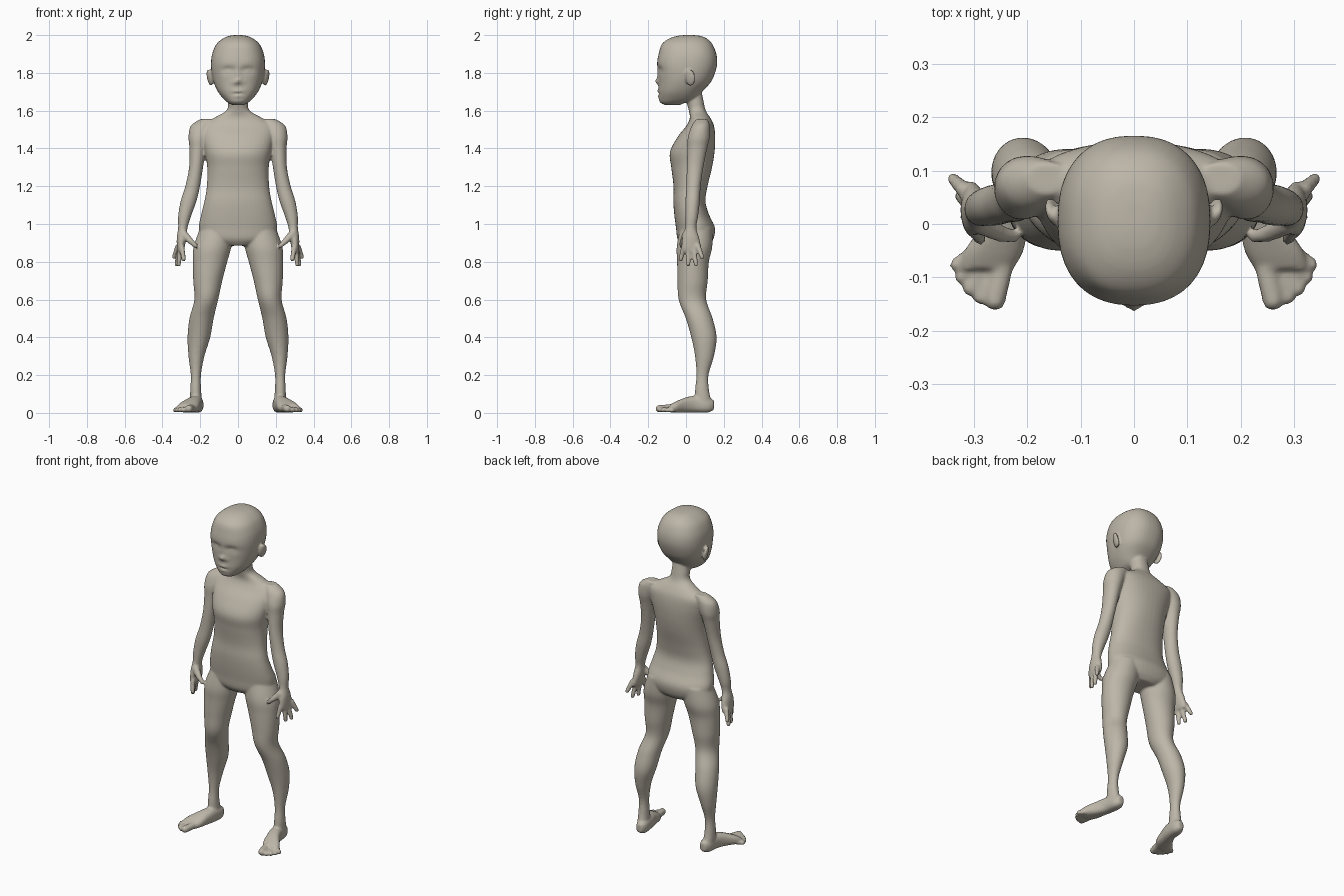
import bpy
import bmesh
import math
from mathutils import Vector, Matrix

if "Cube" in bpy.data.objects:
    bpy.data.objects.remove(bpy.data.objects["Cube"], do_unlink=True)

SEGMENTS = 40
STEPS = 5

clay = bpy.data.materials.new("warm grey clay")
clay.use_nodes = True
colour = (.51, .47, .395, 1)
clay.diffuse_color = colour
clay.node_tree.nodes["Principled BSDF"].inputs["Base Color"].default_value = colour


def smooth_path(sections):
    """Interpolate cross-sections with a Catmull-Rom spline."""
    keys = [Vector(s) for s in sections]
    keys = [keys[0]] + keys + [keys[-1]]
    path = []
    for a, b, c, d in zip(keys, keys[1:], keys[2:], keys[3:]):
        for step in range(STEPS):
            t = step / STEPS
            path.append((b * 2 + (c - a) * t + (a * 2 - b * 5 + c * 4 - d) * t ** 2
                         + (b * 3 - a - c * 3 + d) * t ** 3) / 2)
    return path + [keys[-1]]


def loft(bm, sections, side=1, along="z", power=2.0):
    """Closed tube through sections of centre x, y, z and two radii."""
    rings = []
    for x, y, z, wide, deep in smooth_path(sections):
        ring = []
        for i in range(SEGMENTS):
            angle = math.tau * i / SEGMENTS
            c, s = math.cos(angle), math.sin(angle)
            u = math.copysign(abs(c) ** (2 / power), c) * wide
            v = math.copysign(abs(s) ** (2 / power), s) * deep
            offset = (u, v, 0) if along == "z" else (u, 0, v)
            point = Vector((x, y, z)) + Vector(offset)
            point.x *= side
            ring.append(bm.verts.new(point))
        rings.append(ring)
    for low, high in zip(rings, rings[1:]):
        for i in range(SEGMENTS):
            j = (i + 1) % SEGMENTS
            bm.faces.new((low[i], low[j], high[j], high[i]))
    bm.faces.new(rings[0])
    bm.faces.new(rings[-1])
    return [vert for ring in rings for vert in ring]


def rod(bm, start, end, r_start, r_end, side):
    """Round-ended tapered rod for finger and toe joints."""
    a, b = Vector(start), Vector(end)
    a.x *= side
    b.x *= side
    turn = (b - a).to_track_quat("Z", "Y").to_matrix().to_4x4()
    bmesh.ops.create_cone(bm, cap_ends=True, segments=16, radius1=r_start, radius2=r_end,
                          depth=(b - a).length,
                          matrix=Matrix.Translation((a + b) / 2) @ turn)
    for centre, radius in ((a, r_start), (b, r_end)):
        bmesh.ops.create_icosphere(bm, subdivisions=3, radius=radius,
                                   matrix=Matrix.Translation(centre))


def build_torso(bm):
    loft(bm, [
        (0, .05, .885, .09, .07), (0, .05, .92, .19, .095), (0, .05, .98, .208, .103),
        (0, .03, 1.05, .195, .092), (0, .018, 1.12, .178, .085), (0, .024, 1.2, .165, .09),
        (0, .03, 1.3, .163, .108), (0, .033, 1.38, .175, .118), (0, .055, 1.46, .19, .1),
        (0, .075, 1.52, .19, .073), (0, .075, 1.56, .13, .055), (0, .06, 1.6, .062, .045),
        (0, .047, 1.65, .052, .046), (0, .03, 1.72, .05, .05)], power=2.2)


def build_head(bm):
    verts = loft(bm, [
        (0, -.07, 1.63, .03, .04), (0, -.07, 1.64, .05, .06), (0, -.045, 1.66, .075, .095),
        (0, -.03, 1.7, .106, .115), (0, -.007, 1.75, .129, .138), (0, .003, 1.8, .14, .151),
        (0, .006, 1.85, .143, .159), (0, .008, 1.9, .137, .153), (0, .006, 1.95, .116, .135),
        (0, .01, 1.98, .083, .103), (0, .015, 1.995, .05, .065), (0, .015, 2, .02, .025)],
        power=2.35)
    # Facial relief: x, z, width, height, outward push
    relief = [
        (0, 1.79, .012, .03, .006), (0, 1.755, .016, .014, .019),
        (0, 1.703, .028, .008, .010), (0, 1.677, .022, .008, .009),
        (0, 1.69, .032, .005, -.008), (0, 1.65, .03, .014, .005)]
    for side in (-1, 1):
        relief += [(side * .052, 1.815, .03, .018, -.015),
                   (side * .052, 1.81, .017, .011, .009),
                   (side * .018, 1.75, .01, .01, .009)]
    for vert in verts:
        if vert.co.y < -.05:
            x, _, z = vert.co
            vert.co.y -= sum(push * math.exp(-((x - cx) / w) ** 2 - ((z - cz) / h) ** 2)
                             for cx, cz, w, h, push in relief)


def build_ear(bm, side):
    place = (Matrix.Translation((side * .15, .022, 1.775))
             @ Matrix.Rotation(side * -.35, 4, "Z") @ Matrix.Rotation(side * .2, 4, "Y"))
    bmesh.ops.create_icosphere(bm, subdivisions=3, radius=1,
                               matrix=place @ Matrix.Diagonal((.012, .028, .046, 1)))


def build_arm(bm, side):
    loft(bm, [
        (.16, .085, 1.555, .04, .03), (.19, .078, 1.52, .06, .048),
        (.207, .068, 1.46, .055, .058), (.213, .06, 1.4, .044, .052),
        (.222, .048, 1.3, .037, .044), (.24, .04, 1.2, .039, .038),
        (.262, .035, 1.12, .042, .038), (.283, .03, 1.04, .034, .034),
        (.292, .025, .98, .025, .03), (.298, .025, .93, .026, .044),
        (.303, .028, .88, .021, .052), (.306, .03, .855, .016, .046)], side)
    # Fingers, then the thumb
    fingers = [((.297, -.012, .875), (.288, -.028, .812)),
               ((.305, .012, .865), (.314, .012, .785)),
               ((.31, .04, .865), (.325, .053, .785)),
               ((.318, .064, .88), (.339, .085, .825))]
    for knuckle, tip in fingers:
        rod(bm, knuckle, tip, .015, .0115, side)
    bend = (.25, -.018, .908)
    rod(bm, (.287, .002, .945), bend, .022, .016, side)
    rod(bm, bend, (.225, -.023, .885), .016, .012, side)


def build_leg(bm, side):
    loft(bm, [
        (.11, .055, .98, .09, .085), (.135, .045, .88, .1, .094),
        (.148, .037, .8, .091, .084), (.16, .035, .7, .077, .08),
        (.168, .034, .6, .063, .073), (.193, .07, .5, .064, .071),
        (.207, .095, .4, .06, .067), (.22, .098, .3, .042, .05),
        (.223, .087, .2, .027, .032), (.224, .085, .12, .029, .037),
        (.222, .09, .06, .031, .045), (.22, .095, .02, .028, .045)], side)
    # Foot
    loft(bm, [
        (.215, .148, .042, .018, .026), (.217, .115, .041, .034, .039),
        (.224, .05, .046, .037, .044), (.24, 0, .042, .043, .04),
        (.262, -.05, .032, .055, .03), (.276, -.085, .023, .05, .021)],
        side, along="y", power=2.5)
    # Toes, from big to little
    toes = [((.247, -.085), (.26, -.142), .02), ((.267, -.088), (.287, -.137), .014),
            ((.283, -.08), (.307, -.121), .014), ((.296, -.07), (.323, -.1), .013),
            ((.305, -.055), (.332, -.076), .013)]
    for (x, y), (tip_x, tip_y), radius in toes:
        rod(bm, (x, y, radius + .006), (tip_x, tip_y, radius + .002), radius, radius, side)


# Assemble the parts and fuse them into one smooth skin
bm = bmesh.new()
build_torso(bm)
build_head(bm)
for side in (-1, 1):
    build_ear(bm, side)
    build_arm(bm, side)
    build_leg(bm, side)
bmesh.ops.recalc_face_normals(bm, faces=bm.faces)
mesh = bpy.data.meshes.new("mannequin_body")
bm.to_mesh(mesh)
bm.free()
mesh.materials.append(clay)
body = bpy.data.objects.new("mannequin_body", mesh)
bpy.context.collection.objects.link(body)

fuse = body.modifiers.new("fuse parts", "REMESH")
fuse.mode = "VOXEL"
fuse.voxel_size = .0065
fuse.use_smooth_shade = True
soften = body.modifiers.new("soften joins", "SMOOTH")
soften.factor = .5
soften.iterations = 4
